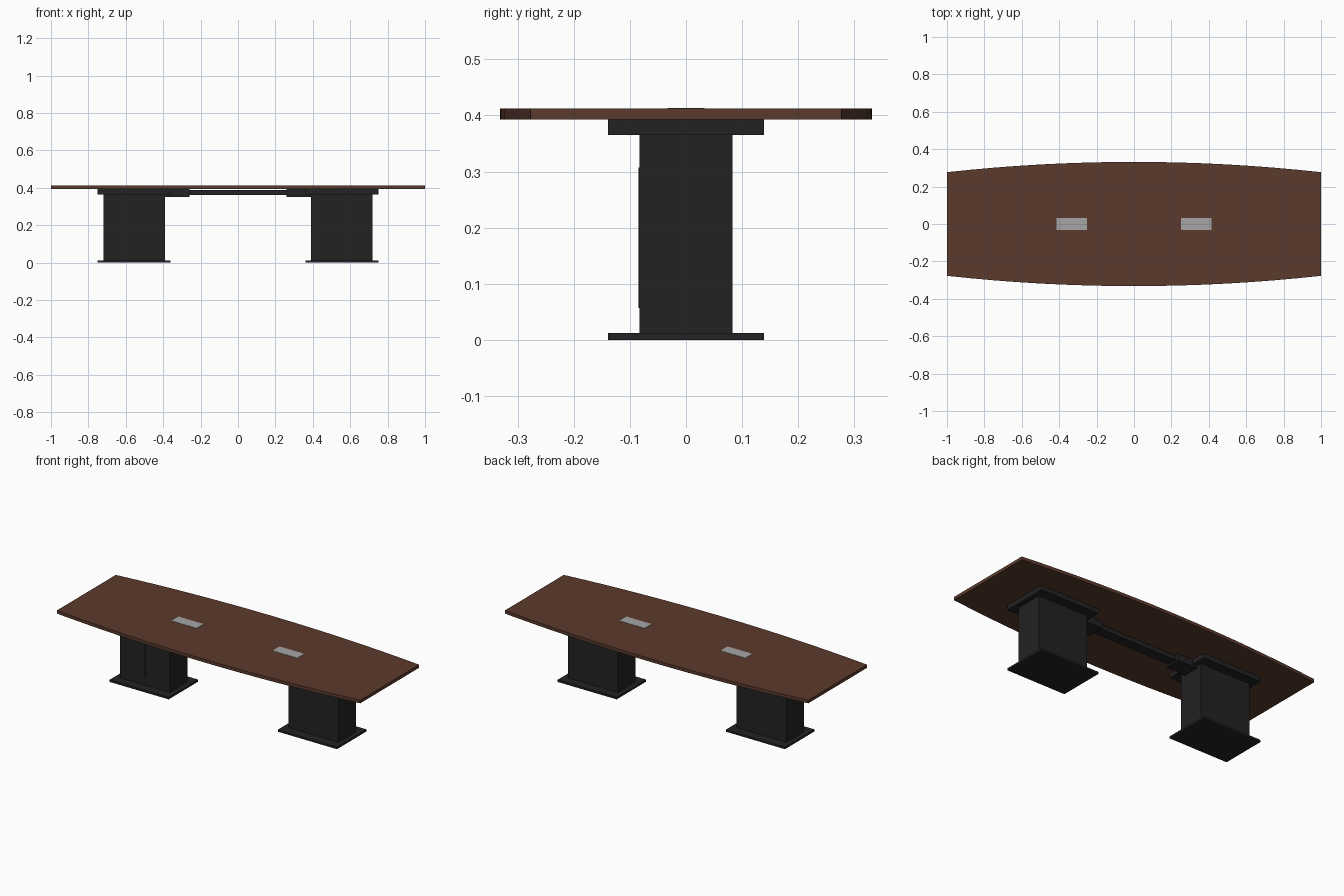
import bpy, bmesh

cube = bpy.data.objects.get("Cube")
if cube:
    bpy.data.objects.remove(cube, do_unlink=True)


def material(name, rgb):
    m = bpy.data.materials.new(name)
    m.use_nodes = True
    m.diffuse_color = (*rgb, 1)
    m.node_tree.nodes["Principled BSDF"].inputs["Base Color"].default_value = (*rgb, 1)
    return m


wood = material("brown wood", (0.105, 0.042, 0.025))
black = material("black laminate", (0.016, 0.016, 0.016))
grey = material("grey metal", (0.38, 0.38, 0.38))


def finish(name, bm, mat):
    bmesh.ops.recalc_face_normals(bm, faces=bm.faces)
    mesh = bpy.data.meshes.new(name)
    bm.to_mesh(mesh)
    bm.free()
    mesh.materials.append(mat)
    obj = bpy.data.objects.new(name, mesh)
    bpy.context.collection.objects.link(obj)
    return obj


def box(name, x, y, z, mat):
    """Box from (low, high) ranges on each axis."""
    bm = bmesh.new()
    bmesh.ops.create_cube(bm, size=1)
    for v in bm.verts:
        for i, (lo, hi) in enumerate((x, y, z)):
            v.co[i] = hi if v.co[i] > 0 else lo
    return finish(name, bm, mat)


# Boat-shaped top with bowed long edges
TOP_LOW, TOP_HIGH = 0.393, 0.412
xs = [-1 + i / 8 for i in range(17)]
bow = [(x, 0.332 - 0.055 * x * x) for x in xs]
outline = [(x, -y) for x, y in bow] + [(x, y) for x, y in reversed(bow)]
bm = bmesh.new()
face = bm.faces.new([bm.verts.new((x, y, TOP_LOW)) for x, y in outline])
ext = bmesh.ops.extrude_face_region(bm, geom=[face])
for v in ext["geom"]:
    if isinstance(v, bmesh.types.BMVert):
        v.co.z = TOP_HIGH
finish("table_top", bm, wood)

# Pedestals, brackets and cable ports on both sides
for side, s in (("left", 1), ("right", -1)):
    def part(name, x, half_y, z, mat=black):
        span = sorted((s * x[0], s * x[1]))
        return box(f"{side}_{name}", span, (-half_y, half_y), z, mat)

    part("base_plate", (0.36, 0.75), 0.139, (0, 0.012))
    part("pedestal", (0.39, 0.72), 0.083, (0.012, 0.365))
    part("mounting_plate", (0.36, 0.75), 0.139, (0.365, TOP_LOW))
    part("beam_bracket", (0.26, 0.39), 0.05, (0.352, TOP_LOW))
    part("cable_port", (0.25, 0.415), 0.033, (TOP_HIGH - 0.005, 0.4135), grey)
    # Slim door strip on the front of the pedestal
    box(f"{side}_door_strip", (s * 0.555 - 0.002, s * 0.555 + 0.002),
        (-0.085, -0.082), (0.057, 0.307), black)

# Beam joining the pedestals
box("cross_beam", (-0.27, 0.27), (-0.03, 0.03), (0.362, 0.388), black)
